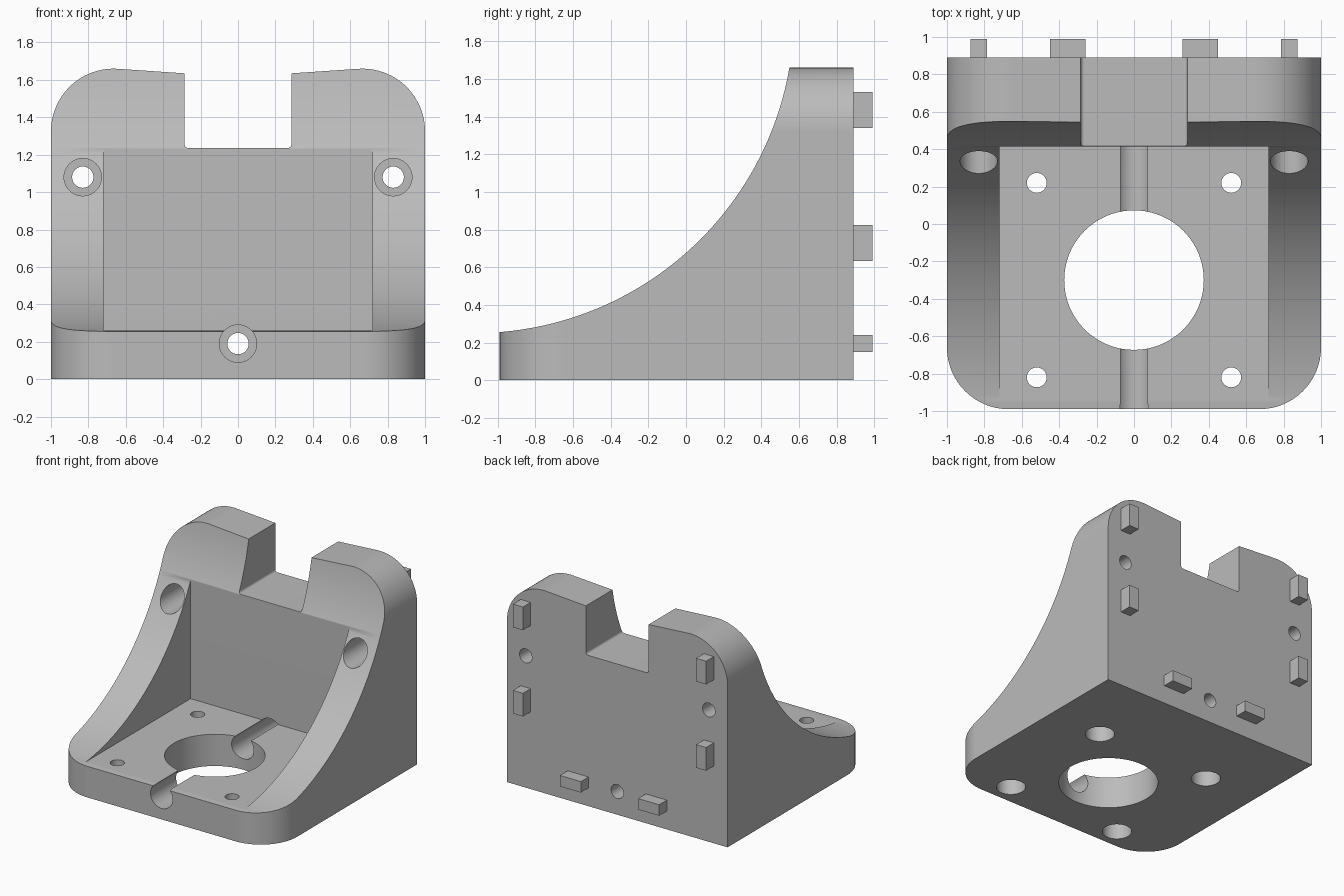
import bpy, bmesh, math
from mathutils import Vector

if "Cube" in bpy.data.objects:
    bpy.data.objects.remove(bpy.data.objects["Cube"], do_unlink=True)

grey = bpy.data.materials.new("plain_grey")
grey.use_nodes = True
GREY = (0.5, 0.5, 0.5, 1)
grey.diffuse_color = GREY
grey.node_tree.nodes["Principled BSDF"].inputs["Base Color"].default_value = GREY


def arc(cx, cy, r, start, end, n):
    """Points on an arc, angles in degrees."""
    angles = [math.radians(start + (end - start) * i / n) for i in range(n + 1)]
    return [(cx + r * math.cos(a), cy + r * math.sin(a)) for a in angles]


def prism(name, outline, axis, low, high):
    """Extrude a flat outline along x, y or z."""
    place = {"x": lambda p: (low, p[0], p[1]),
             "y": lambda p: (p[0], low, p[1]),
             "z": lambda p: (p[0], p[1], low)}[axis]
    bm = bmesh.new()
    face = bm.faces.new([bm.verts.new(place(p)) for p in outline])
    side = bmesh.ops.extrude_face_region(bm, geom=[face])["geom"]
    shift = Vector([(high - low) * (axis == a) for a in "xyz"])
    bmesh.ops.translate(bm, vec=shift,
                        verts=[g for g in side if isinstance(g, bmesh.types.BMVert)])
    bmesh.ops.recalc_face_normals(bm, faces=bm.faces[:])
    mesh = bpy.data.meshes.new(name)
    bm.to_mesh(mesh)
    bm.free()
    mesh.materials.append(grey)
    ob = bpy.data.objects.new(name, mesh)
    bpy.context.collection.objects.link(ob)
    return ob


def box(name, x0, x1, y0, y1, z0, z1):
    return prism(name, [(x0, y0), (x1, y0), (x1, y1), (x0, y1)], "z", z0, z1)


def rod(name, u, v, r, axis, low, high, n=48):
    return prism(name, arc(u, v, r, 0, 360, n)[:-1], axis, low, high)


def carve(target, tool, operation="DIFFERENCE"):
    """Apply a boolean and discard the tool."""
    tool.hide_render = True
    mod = target.modifiers.new("carve", "BOOLEAN")
    mod.operation, mod.object, mod.solver = operation, tool, "EXACT"
    bpy.ops.object.select_all(action="DESELECT")
    bpy.context.view_layer.objects.active = target
    target.select_set(True)
    bpy.ops.object.modifier_apply(modifier=mod.name)
    bpy.data.objects.remove(tool, do_unlink=True)


FRONT, BACK, TOP = -0.99, 0.89, 1.66

# Side profile with the concave sweep
cy, cz, radius = -1.125, 1.949, 1.699
a0 = math.degrees(math.asin((0.255 - cz) / radius)) % 360
a0 = 540 - a0 if a0 < 270 else a0
a1 = 360 + math.degrees(math.asin((TOP - cz) / radius))
sweep = arc(cy, cz, radius, a0, a1, 56)
sweep[0] = (FRONT, sweep[0][1])
bracket = prism("bracket", [(FRONT, 0)] + sweep + [(BACK, TOP), (BACK, 0)], "x", -1, 1)

# Front outline: rounded shoulders, sloping top, notch with filleted floor
half = [(1, -1)] + arc(0.665, 1.325, 0.335, 0, 94, 24)
half += [(0.285, 1.635)] + arc(0.265, 1.255, 0.02, 0, -90, 5)
outline = half + [(-x, z) for x, z in reversed(half)]
carve(bracket, prism("front_outline", outline, "y", -2, 2), "INTERSECT")

# Plan outline: rounded front corners
half = [(1, 2)] + arc(0.67, FRONT + 0.33, 0.33, 0, -90, 24)
outline = half + [(-x, y) for x, y in reversed(half)]
carve(bracket, prism("plan_outline", outline, "z", -1, 3), "INTERSECT")

# Motor pocket and its central opening
carve(bracket, box("pocket", -0.72, 0.72, -2, 0.415, 0.26, 2.5))
carve(bracket, rod("centre_opening", 0, -0.3, 0.373, "z", -1, 1, 80))

# Floor screw holes, counterbored from below
for x in (-0.52, 0.52):
    for y in (-0.82, 0.22):
        carve(bracket, rod("floor_hole", x, y, 0.053, "z", -1, 0.5, 32))
        carve(bracket, rod("floor_counterbore", x, y, 0.11, "z", -1, 0.15))

# Mounting holes running front to back, counterbored from the front
for x, z in ((0, 0.19), (-0.83, 1.08), (0.83, 1.08)):
    carve(bracket, rod("mount_hole", x, z, 0.057, "y", -2, 2, 32))
    carve(bracket, rod("mount_counterbore", x, z, 0.1, "y", -2, 0.66))

# Locating pegs on the back
for side, label in ((1, "left"), (-1, "right")):
    for name, x, z, w, h in (("upper", 0.83, 1.435, 0.09, 0.19),
                             ("middle", 0.83, 0.728, 0.09, 0.19),
                             ("lower", 0.355, 0.195, 0.19, 0.09)):
        x *= side
        carve(bracket, box(f"{label}_{name}_peg", x - w / 2, x + w / 2, BACK - 0.05, 0.99,
                           z - h / 2, z + h / 2), "UNION")

# Smooth curves, crisp edges
bpy.ops.object.select_all(action="DESELECT")
bpy.context.view_layer.objects.active = bracket
bracket.select_set(True)
bpy.ops.object.shade_smooth_by_angle(angle=math.radians(30))
weighted = bracket.modifiers.new("even_normals", "WEIGHTED_NORMAL")
weighted.keep_sharp = True
